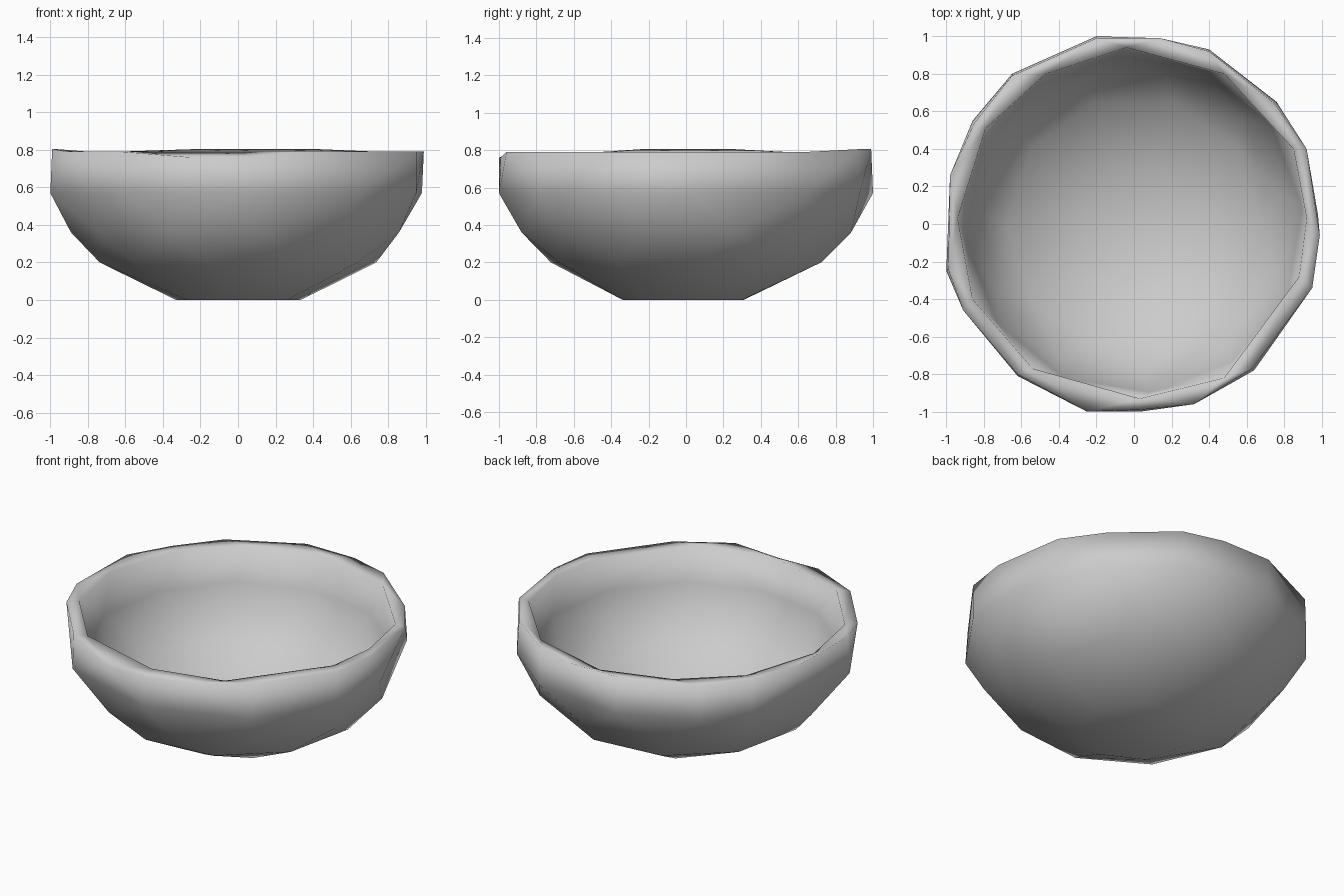
import bpy, bmesh
from math import atan2, cos, sin, tau

if "Cube" in bpy.data.objects:
    bpy.data.objects.remove(bpy.data.objects["Cube"])

# Irregular hand-shaped outlines (x, y), counter-clockwise
lip_outer = [(.99, -.06), (.92, .4), (.75, .64), (.4, .92), (.14, .99), (-.2, .99),
             (-.65, .79), (-.85, .54), (-.98, .26), (-.99, -.24), (-.91, -.46),
             (-.62, -.8), (-.25, -1), (.03, -.99), (.32, -.96), (.63, -.77), (.95, -.34)]
lip_inner = [(.92, .03), (.85, .4), (.48, .8), (-.04, .94), (-.47, .8), (-.79, .51),
             (-.94, .03), (-.86, -.4), (-.54, -.77), (.03, -.93), (.48, -.82), (.88, -.28)]
belly = [(.98, .05), (.76, .65), (.4, .93), (-.2, 1), (-.65, .8), (-.86, .55),
         (-1, -.25), (-.62, -.81), (.03, -1), (.64, -.78), (.95, -.34)]

bm = bmesh.new()


def ring(points, z):
    points = sorted(points, key=lambda p: atan2(p[1], p[0]) % tau)
    return [bm.verts.new((x, y, z)) for x, y in points]


def regular(r, n, z, turn=0.0):
    return ring([(r * cos(tau * i / n + turn), r * sin(tau * i / n + turn))
                 for i in range(n)], z)


def angle(loop, i):
    v = loop[i % len(loop)].co
    return atan2(v.y, v.x) % tau + tau * (i // len(loop))


def stitch(a, b):
    """Triangulate between two rings with different side counts."""
    i = j = 0
    while i < len(a) or j < len(b):
        ai, bj = a[i % len(a)], b[j % len(b)]
        if j >= len(b) or (i < len(a) and
                           angle(a, i) + angle(a, i + 1) < angle(b, j) + angle(b, j + 1)):
            i += 1
            bm.faces.new((ai, a[i % len(a)], bj))
        else:
            j += 1
            bm.faces.new((ai, b[j % len(b)], bj))


# Outside foot up to the lip, then down the inside
rings = [regular(.34, 7, 0, .2), regular(.74, 10, .2, .1), regular(.89, 11, .36, .3),
         ring(belly, .57), ring(lip_outer, .79), ring(lip_inner, .79),
         regular(.90, 12, .57, .1), regular(.81, 11, .39, .2),
         regular(.68, 10, .25), regular(.32, 7, .07, .2)]
for v in rings[4]:
    if v.co.y < -.98:          # slight dip at the front lip
        v.co.z = .76
    elif v.co.y > .9 or v.co.x < -.95:
        v.co.z = .805
for lower, upper in zip(rings, rings[1:]):
    stitch(lower, upper)
bm.faces.new(rings[0][::-1])
bm.faces.new(rings[-1])
bmesh.ops.recalc_face_normals(bm, faces=bm.faces)
for f in bm.faces:
    f.smooth = True

mesh = bpy.data.meshes.new("bowl")
bm.to_mesh(mesh)
bm.free()
bowl = bpy.data.objects.new("bowl", mesh)
bpy.context.collection.objects.link(bowl)
